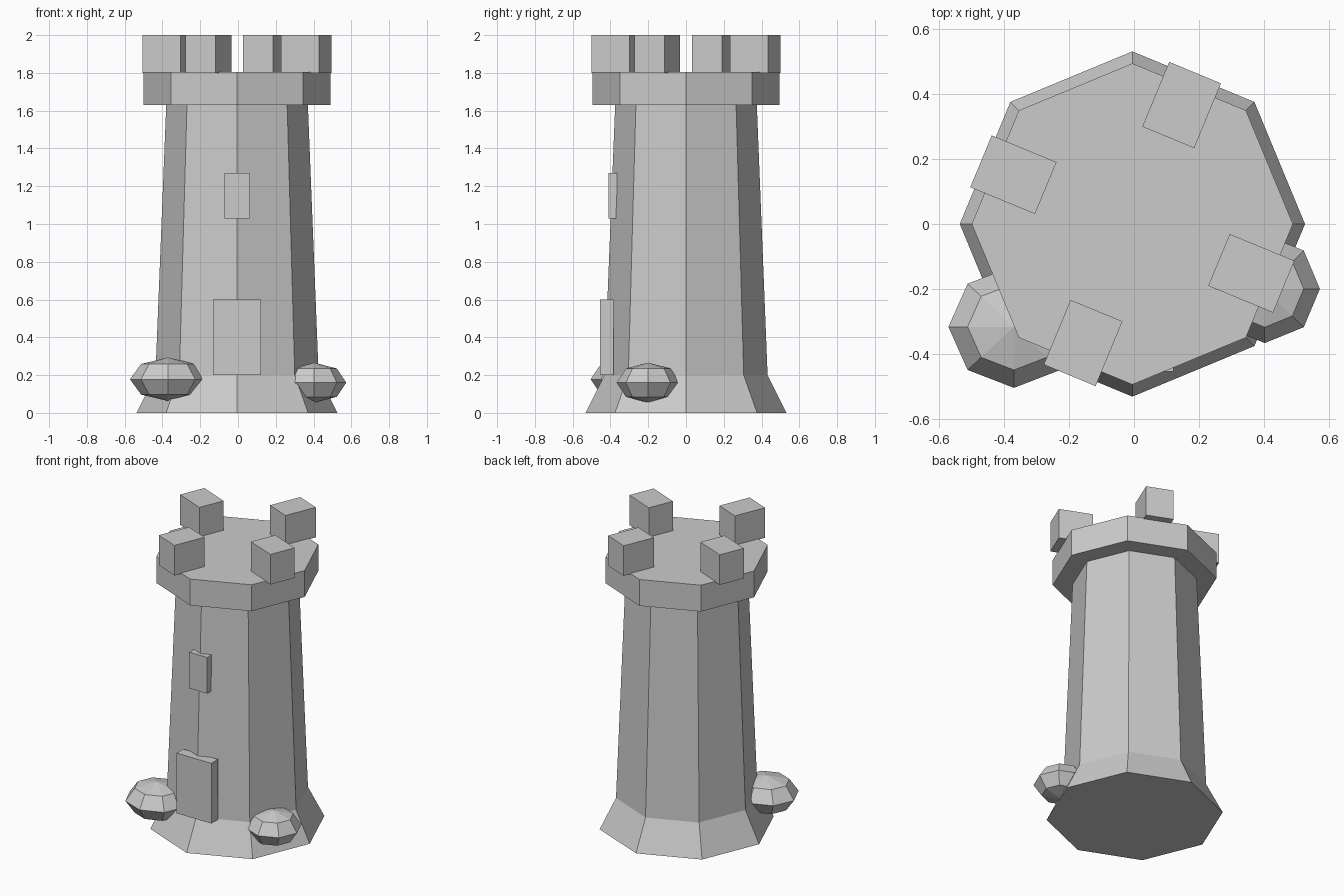
import bpy, bmesh, math
from mathutils import Matrix

if "Cube" in bpy.data.objects:
    bpy.data.objects.remove(bpy.data.objects["Cube"])

CX = -0.005  # tower axis


def finish(name, bm):
    bmesh.ops.recalc_face_normals(bm, faces=bm.faces)
    mesh = bpy.data.meshes.new(name)
    bm.to_mesh(mesh)
    bm.free()
    obj = bpy.data.objects.new(name, mesh)
    bpy.context.collection.objects.link(obj)
    return obj


def lathe(name, profile, sides=8):
    """Closed faceted solid from (radius, z) points."""
    bm = bmesh.new()
    rings = []
    for r, z in profile:
        rings.append([bm.verts.new((CX + r * math.cos(math.tau * i / sides),
                                    r * math.sin(math.tau * i / sides), z))
                      for i in range(sides)])
    for a, b in zip(rings, rings[1:]):
        for i in range(sides):
            j = (i + 1) % sides
            bm.faces.new((a[i], a[j], b[j], b[i]))
    bm.faces.new(rings[0])
    bm.faces.new(rings[-1])
    return finish(name, bm)


def box(name, center, size, angle=0.0):
    bm = bmesh.new()
    bmesh.ops.create_cube(bm, size=1, matrix=Matrix.Diagonal((*size, 1)))
    obj = finish(name, bm)
    obj.location = center
    obj.rotation_euler.z = angle
    return obj


def rock(name, center, radii):
    bm = bmesh.new()
    bmesh.ops.create_uvsphere(bm, u_segments=8, v_segments=4, radius=1,
                              matrix=Matrix.Diagonal((*radii, 1)))
    obj = finish(name, bm)
    obj.location = center
    return obj


# Tapered shaft with flared foot, and the overhanging crown
lathe("tower_shaft", [(0.532, 0), (0.432, 0.2), (0.375, 1.63)])
lathe("crown_ring", [(0.495, 1.63), (0.495, 1.805)])

# Four merlons on alternate sides of the crown
for k in range(4):
    a = math.radians(67.5 + 90 * k)
    box(f"merlon_{k + 1}",
        (CX + 0.397 * math.cos(a), 0.397 * math.sin(a), 1.9),
        (0.216, 0.173, 0.2), a)

# Door and window slabs on the front edge
box("door", (CX, -0.42, 0.4), (0.255, 0.07, 0.4))
box("window", (CX, -0.388, 1.15), (0.132, 0.046, 0.24))

# Boulders at the foot
rock("boulder_left", (-0.37, -0.317, 0.178), (0.202, 0.188, 0.115))
rock("boulder_right", (0.403, -0.2, 0.16), (0.17, 0.167, 0.106))
